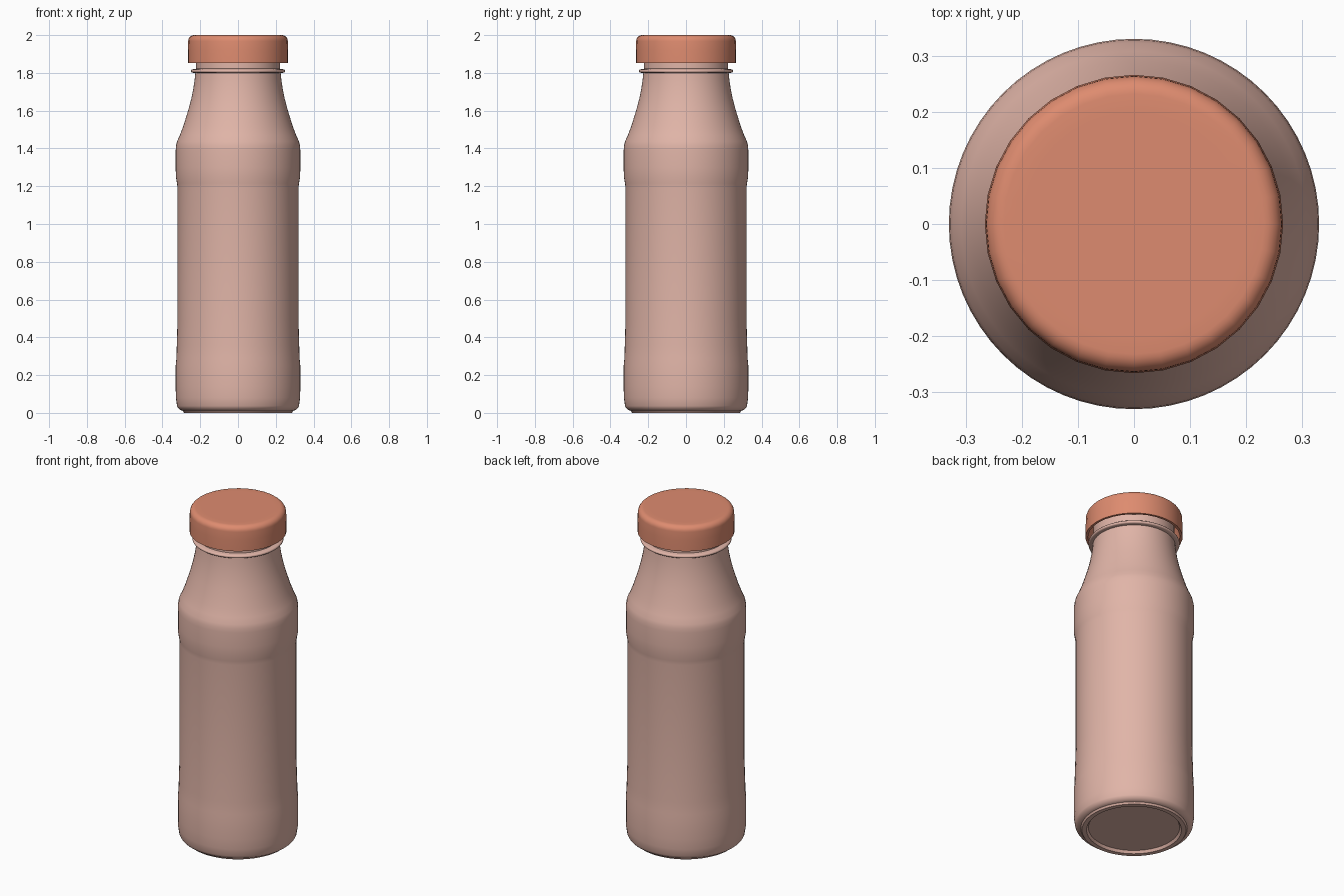
import bpy, bmesh, math
from mathutils import Matrix

if "Cube" in bpy.data.objects:
    bpy.data.objects.remove(bpy.data.objects["Cube"])


def material(name, color):
    m = bpy.data.materials.new(name)
    m.diffuse_color = color
    m.use_nodes = True
    m.node_tree.nodes["Principled BSDF"].inputs["Base Color"].default_value = m.diffuse_color
    return m


def lathe(name, profile, segments, mat, angle):
    """Spin an (r, z) profile around z; points with r = 0 close the ends."""
    bm = bmesh.new()
    verts = [bm.verts.new((r, 0, z)) for r, z in profile]
    edges = [bm.edges.new(pair) for pair in zip(verts, verts[1:])]
    bmesh.ops.spin(bm, geom=verts + edges, cent=(0, 0, 0), axis=(0, 0, 1),
                   angle=math.tau, steps=segments, use_duplicate=False)
    bmesh.ops.remove_doubles(bm, verts=bm.verts, dist=0.0005)
    bmesh.ops.recalc_face_normals(bm, faces=bm.faces)
    mesh = bpy.data.meshes.new(name)
    bm.to_mesh(mesh)
    bm.free()
    mesh.materials.append(mat)
    ob = bpy.data.objects.new(name, mesh)
    bpy.context.collection.objects.link(ob)
    bpy.context.view_layer.objects.active = ob
    ob.select_set(True)
    bpy.ops.object.shade_smooth_by_angle(angle=math.radians(angle))
    ob.select_set(False)
    return ob


def arc(cr, cz, rad, a0, a1, n=6):
    """Rounded corner in the profile plane, angles in degrees."""
    return [(cr + rad * math.cos(math.radians(a0 + (a1 - a0) * i / n)),
             cz + rad * math.sin(math.radians(a0 + (a1 - a0) * i / n)))
            for i in range(n + 1)]


pink = material("bottle_pink", (0.75, 0.46, 0.39, 1))
orange = material("cap_orange", (0.73, 0.26, 0.16, 1))

# Bottle: recessed base, gripped waist, sloping shoulder, collar and neck
body = [(0, 0.015), (0.25, 0.015), (0.26, 0.0), (0.285, 0.0)]
body += arc(0.285, 0.05, 0.04, -80, -20)
body += [(0.329, 0.08), (0.33, 0.14), (0.33, 0.25), (0.326, 0.29), (0.324, 0.36),
         (0.32, 0.50), (0.32, 1.19), (0.323, 1.215), (0.329, 1.25), (0.33, 1.30),
         (0.33, 1.39), (0.328, 1.415), (0.323, 1.437), (0.308, 1.47),
         (0.291, 1.515), (0.275, 1.565), (0.26, 1.615), (0.247, 1.665),
         (0.237, 1.715), (0.23, 1.76), (0.226, 1.80)]
body += arc(0.241, 1.81, 0.009, -90, 90, 6)
body += [(0.222, 1.822), (0.222, 1.965), (0, 1.965)]
lathe("bottle", body, 64, pink, 40)

# Cap: hollow skirt with a rounded top edge
cap = [(0, 1.97), (0.24, 1.97), (0.25, 1.96), (0.252, 1.853), (0.266, 1.853), (0.266, 1.92)]
cap += arc(0.232, 1.968, 0.032, 0, 90, 6)
cap += [(0.20, 2.0), (0, 2.0)]
lathe("cap", cap, 32, orange, 50)
